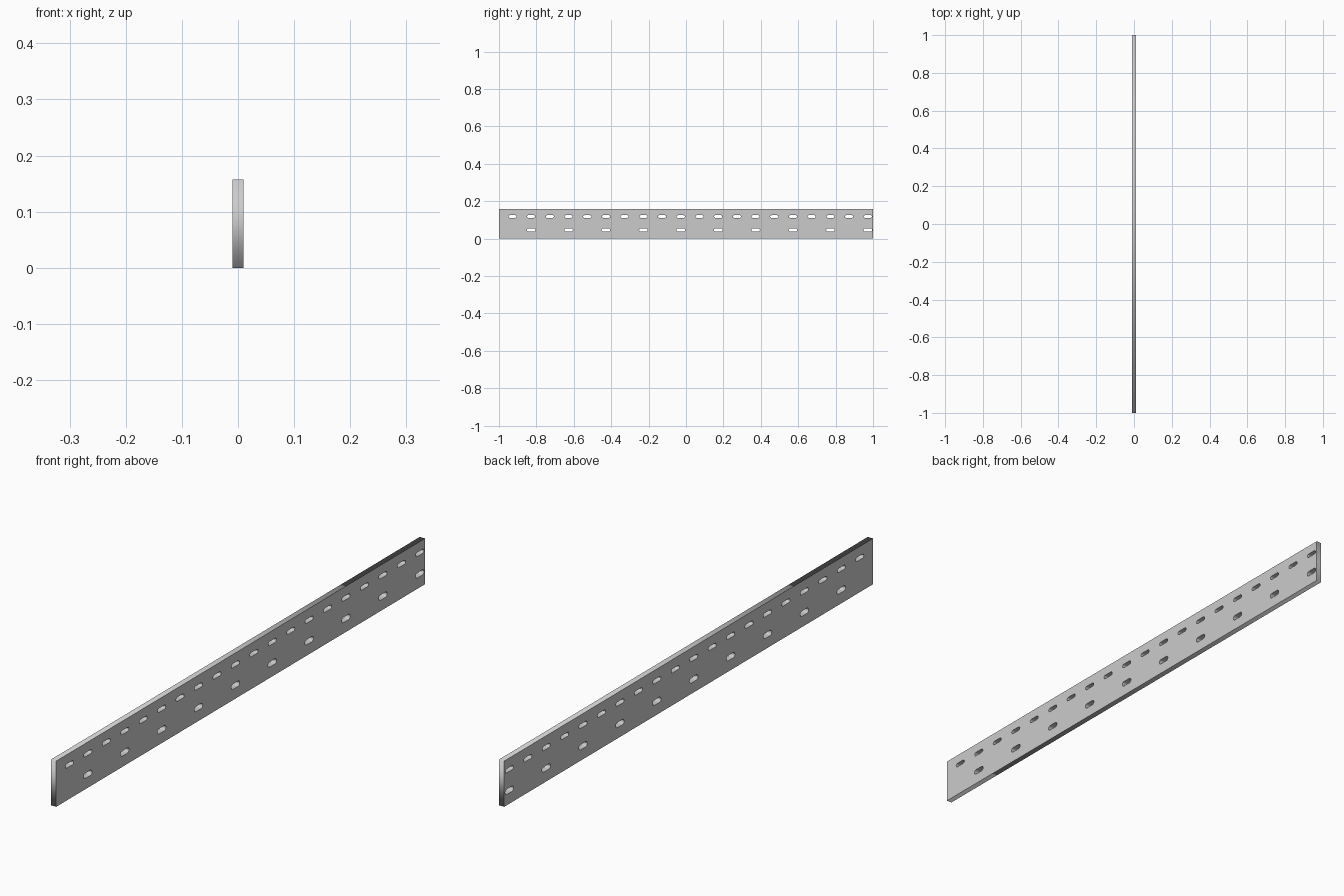
import bpy, math
from mathutils import Matrix

if "Cube" in bpy.data.objects:
    bpy.data.objects.remove(bpy.data.objects["Cube"])

LENGTH, HEIGHT, THICK = 2.0, 0.157, 0.02


def add_loop(curve, pts):
    s = curve.splines.new('POLY')
    s.points.add(len(pts) - 1)
    for p, (y, z) in zip(s.points, pts):
        p.co = (y, z, 0, 1)
    s.use_cyclic_u = True


def slot(cy, cz, width, height, seg=6):
    # Slot outline with two rounded ends
    r, d = height / 2, (width - height) / 2
    pts = []
    for side, start in ((1, -math.pi / 2), (-1, math.pi / 2)):
        for i in range(seg + 1):
            a = start + math.pi * i / seg
            pts.append((cy + side * d + r * math.cos(a), cz + r * math.sin(a)))
    return pts


# Plank profile in the side plane, pierced by two rows of slots
curve = bpy.data.curves.new("slotted_plank", 'CURVE')
curve.dimensions = '2D'
curve.fill_mode = 'BOTH'
curve.extrude = THICK / 2
h = LENGTH / 2
add_loop(curve, [(-h, 0), (h, 0), (h, HEIGHT), (-h, HEIGHT)])
for i in range(20):
    add_loop(curve, slot(-0.928 + 0.1 * i, 0.118, 0.044, 0.014))
for i in range(10):
    add_loop(curve, slot(-0.828 + 0.2 * i, 0.046, 0.046, 0.018))

# Stand it upright: curve x -> world y, curve y -> world z
obj = bpy.data.objects.new("slotted_plank", curve)
bpy.context.collection.objects.link(obj)
bpy.context.view_layer.objects.active = obj
obj.select_set(True)
bpy.ops.object.convert(target='MESH')
plank = bpy.context.object
plank.name = "slotted_plank"
plank.data.transform(Matrix(((0, 0, 1, 0), (1, 0, 0, 0), (0, 1, 0, 0), (0, 0, 0, 1))))
